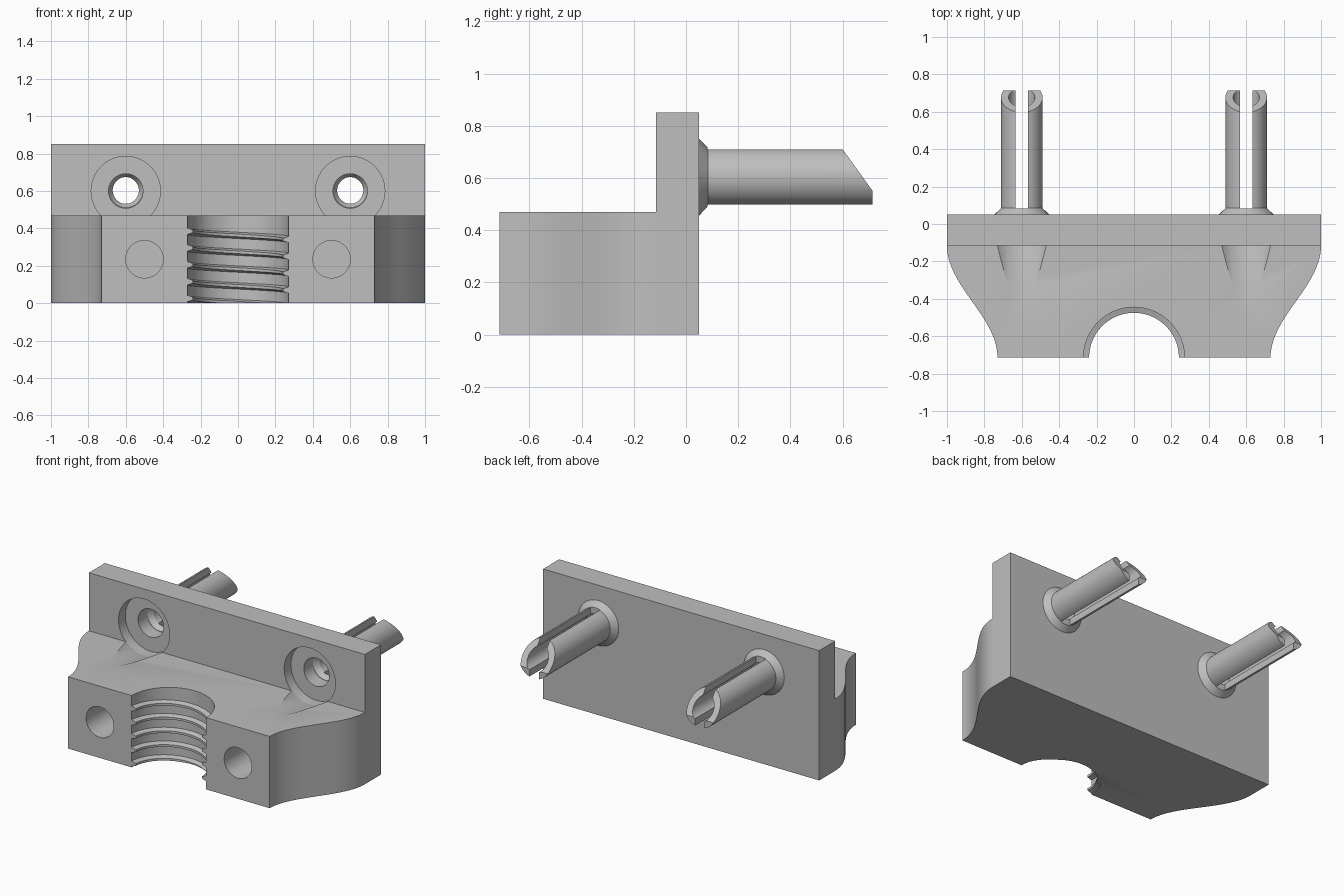
import bpy, bmesh
from math import sin, cos, pi, radians
from mathutils import Vector

cube = bpy.data.objects.get("Cube")
if cube:
    bpy.data.objects.remove(cube, do_unlink=True)

grey = bpy.data.materials.new("plain grey")
grey.use_nodes = True
colour = (0.52, 0.52, 0.52, 1)
grey.diffuse_color = colour
grey.node_tree.nodes["Principled BSDF"].inputs["Base Color"].default_value = colour


def finish(name, bm):
    bmesh.ops.recalc_face_normals(bm, faces=bm.faces)
    mesh = bpy.data.meshes.new(name)
    bm.to_mesh(mesh)
    bm.free()
    obj = bpy.data.objects.new(name, mesh)
    bpy.context.collection.objects.link(obj)
    mesh.materials.append(grey)
    return obj


def prism(name, points, direction):
    """Extrude a flat outline along a direction."""
    bm = bmesh.new()
    face = bm.faces.new([bm.verts.new(p) for p in points])
    ext = bmesh.ops.extrude_face_region(bm, geom=[face])
    bmesh.ops.translate(bm, vec=Vector(direction),
                        verts=[v for v in ext["geom"] if isinstance(v, bmesh.types.BMVert)])
    return finish(name, bm)


def box(name, x0, x1, y0, y1, z0, z1):
    return prism(name, [(x0, y0, z0), (x1, y0, z0), (x1, y1, z0), (x0, y1, z0)], (0, 0, z1 - z0))


def lathe(name, profile, x, z, hollow=False, n=64):
    """Revolve (y, radius) points about an axis along y."""
    bm = bmesh.new()
    rings = [[bm.verts.new((x + r * cos(2 * pi * i / n), y, z + r * sin(2 * pi * i / n)))
              for i in range(n)] for y, r in profile]
    pairs = list(zip(rings, rings[1:]))
    if hollow:
        pairs.append((rings[-1], rings[0]))
    else:
        bm.faces.new(rings[0])
        bm.faces.new(rings[-1])
    for a, b in pairs:
        for i in range(n):
            j = (i + 1) % n
            bm.faces.new((a[i], a[j], b[j], b[i]))
    return finish(name, bm)


def cut(target, cutter):
    mod = target.modifiers.new("cut", 'BOOLEAN')
    mod.operation = 'DIFFERENCE'
    mod.solver = 'EXACT'
    mod.object = cutter
    bpy.context.view_layer.objects.active = target
    with bpy.context.temp_override(object=target, active_object=target):
        bpy.ops.object.modifier_apply(modifier=mod.name)
    bpy.data.objects.remove(cutter, do_unlink=True)


def thread_cutter(centre_y, root, crest, pitch, crest_z, turns):
    """Helical half-bore solid, closed by a spine in front of the block."""
    bm = bmesh.new()
    steps, half = 56, 0.5 * pitch
    shape = [(-half, root), (-0.19 * pitch, root), (-0.08 * pitch, crest),
             (0.08 * pitch, crest), (0.19 * pitch, root)]
    columns = []
    for i in range(steps + 1):
        a = radians(-20 + 220 * i / steps)
        ends = i in (0, steps)
        heights = [(crest_z + pitch * (a / (2 * pi) - k) + dz, r)
                   for k in reversed(range(turns)) for dz, r in shape]
        heights.append((0.6, root))
        column = []
        for z, r in heights:
            r = (root + crest) / 2 if ends else r
            column.append(bm.verts.new((r * cos(a), centre_y + r * sin(a), z)))
        columns.append(column)
    low = bm.verts.new((0, centre_y - 0.3, -0.2))
    high = bm.verts.new((0, centre_y - 0.3, 0.6))
    for a, b in zip(columns, columns[1:]):
        for j in range(len(a) - 1):
            bm.faces.new((a[j], b[j], b[j + 1], a[j + 1]))
        bm.faces.new((a[0], b[0], low))
        bm.faces.new((a[-1], b[-1], high))
    for c in (columns[0], columns[-1]):
        bm.faces.new(c + [high, low])
    return finish("thread_cutter", bm)


FRONT, JOIN, BACK = -0.715, -0.115, 0.05

# Upright mounting plate
plate = box("back_plate", -1, 1, JOIN, BACK, 0, 0.85)

# Clamp block with S-curved flanks
flank = [(0.865 + 0.135 * cos(pi * i / 24), JOIN + (FRONT - JOIN) * i / 24, 0) for i in range(25)]
outline = flank + [(-x, y, z) for x, y, z in reversed(flank)]
block = prism("clamp_block", outline, (0, 0, 0.47))
cut(block, thread_cutter(FRONT, 0.27, 0.24, 0.09, 0.34, 6))

parts = [plate, block]
for side, x in (("left", 0.6), ("right", -0.6)):
    # Counterbore, through hole and tapering screw access groove
    cut(plate, lathe("counterbore", [(-0.3, 0.185), (-0.045, 0.185)], x, 0.6))
    cut(plate, lathe("screw_hole", [(-0.3, 0.092), (0.2, 0.092)], x, 0.6))
    cut(block, lathe("access_groove", [(-0.46, 0.125), (-0.1, 0.187)], x, 0.6))
    # Blind hole in the front face
    cut(block, lathe("blind_hole", [(-0.9, 0.1), (-0.4, 0.1)], x * 5 / 6, 0.235))

    # Hollow expanding pin with collar, slot and slanted tip
    pin = lathe(side + "_pin", [(BACK, 0.092), (BACK, 0.147), (0.085, 0.111), (0.715, 0.111),
                                (0.715, 0.07), (0.085, 0.07)], x, 0.603, hollow=True)
    cut(pin, box("slot", x - 0.034, x + 0.034, 0.083, 0.8, 0.3, 0.9))
    tip = [(0.5425, 0.79), (0.7725, 0.47), (1, 0.47), (1, 0.79)]
    cut(pin, prism("tip_cutter", [(x - 0.3, y, z) for y, z in tip], (0.6, 0, 0)))
    parts.append(pin)

# Smooth curved walls, crisp edges
bpy.ops.object.select_all(action='DESELECT')
for obj in parts:
    obj.data.materials.clear()
    obj.data.materials.append(grey)
    for poly in obj.data.polygons:
        poly.material_index = 0
    obj.select_set(True)
bpy.context.view_layer.objects.active = plate
bpy.ops.object.shade_smooth_by_angle(angle=radians(28))
